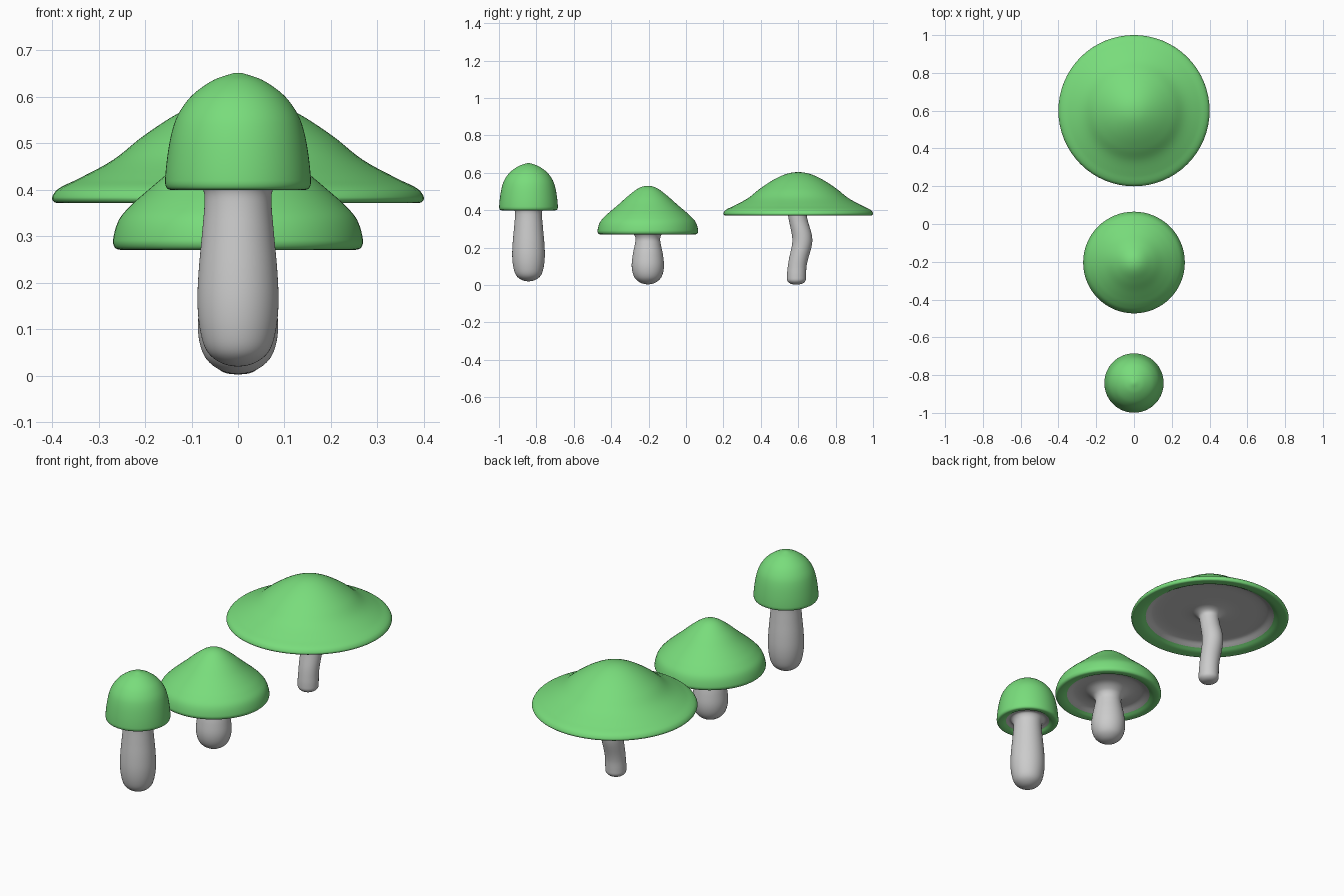
import bpy, bmesh, math
from mathutils import Vector

if "Cube" in bpy.data.objects:
    bpy.data.objects.remove(bpy.data.objects["Cube"])

SEGMENTS = 64


def smooth_profile(points, steps=5):
    # Hermite curve through (radius, height) points; level where it meets the axis
    p = [Vector(q) for q in points]
    mirror = lambda q: Vector((-q.x, q.y))
    before = mirror(p[1]) if p[0].x == 0 else p[0]
    after = mirror(p[-2]) if p[-1].x == 0 else p[-1]
    ext = [before] + p + [after]
    tan = [(ext[i + 2] - ext[i]).normalized() for i in range(len(p))]
    out = []
    for i in range(len(p) - 1):
        a, b = p[i], p[i + 1]
        d = (b - a).length
        for s in range(steps):
            t = s / steps
            out.append(a * (2*t**3 - 3*t*t + 1) + tan[i] * d * (t**3 - 2*t*t + t)
                       + b * (3*t*t - 2*t**3) + tan[i + 1] * d * (t**3 - t*t))
    out.append(p[-1])
    return out


def lathe(name, points, y, material=None, bend=None):
    bm = bmesh.new()
    rings = []
    for r, z in smooth_profile(points):
        dy = bend(r, z) if bend else 0
        if r < 1e-4:
            rings.append([bm.verts.new((0, y + dy, z))])
        else:
            rings.append([bm.verts.new((r * math.cos(k * math.tau / SEGMENTS),
                                        y + dy + r * math.sin(k * math.tau / SEGMENTS), z))
                          for k in range(SEGMENTS)])
    for a, b in zip(rings, rings[1:]):
        for k in range(SEGMENTS):
            j = (k + 1) % SEGMENTS
            loop = [a[k % len(a)], a[j % len(a)], b[j % len(b)], b[k % len(b)]]
            bm.faces.new(list(dict.fromkeys(loop)))
    for f in bm.faces:
        f.smooth = True
    mesh = bpy.data.meshes.new(name)
    bm.to_mesh(mesh)
    bm.free()
    if material:
        mesh.materials.append(material)
    obj = bpy.data.objects.new(name, mesh)
    bpy.context.collection.objects.link(obj)
    return obj


def stem_bend(r, z):
    # curve the stem sideways, fading out across the gills
    fade = max(0, min(1, (0.1 - r) / 0.04))
    return fade * (-0.01 + 0.032 * math.exp(-((z - 0.24) / 0.1) ** 2))


green = bpy.data.materials.new("cap_green")
green.diffuse_color = (0.19, 0.72, 0.2, 1)
green.use_nodes = True
green.node_tree.nodes["Principled BSDF"].inputs["Base Color"].default_value = green.diffuse_color

# Each cap runs from the inner lip round the rim to the peak;
# each stem runs from its foot up into the gills under the cap.
mushrooms = [
    ("small", -0.842,
     [(0.11, 0.412), (0.125, 0.403), (0.145, 0.4), (0.154, 0.405), (0.157, 0.42), (0.15, 0.486),
      (0.138, 0.54), (0.122, 0.574), (0.096, 0.606), (0.055, 0.635), (0.02, 0.648), (0, 0.652)],
     [(0, 0.02), (0.035, 0.027), (0.065, 0.05), (0.08, 0.09), (0.087, 0.15), (0.085, 0.22),
      (0.077, 0.31), (0.072, 0.375), (0.075, 0.4), (0.088, 0.416), (0.11, 0.412)], None),
    ("medium", -0.204,
     [(0.21, 0.284), (0.23, 0.274), (0.253, 0.271), (0.265, 0.276), (0.269, 0.292), (0.256, 0.336),
      (0.228, 0.369), (0.193, 0.4), (0.152, 0.435), (0.1, 0.481), (0.045, 0.52), (0, 0.531)],
     [(0, 0.004), (0.04, 0.013), (0.072, 0.042), (0.086, 0.095), (0.081, 0.16), (0.069, 0.22),
      (0.066, 0.25), (0.078, 0.275), (0.115, 0.297), (0.17, 0.3), (0.21, 0.284)], None),
    ("large", 0.6,
     [(0.326, 0.389), (0.35, 0.377), (0.385, 0.372), (0.396, 0.374), (0.4, 0.384), (0.387, 0.402),
      (0.345, 0.423), (0.268, 0.465), (0.205, 0.515), (0.13, 0.564), (0.06, 0.595), (0, 0.604)],
     [(0, 0.003), (0.03, 0.007), (0.048, 0.022), (0.051, 0.045), (0.05, 0.1), (0.053, 0.2),
      (0.053, 0.28), (0.05, 0.36), (0.055, 0.39), (0.09, 0.408), (0.2, 0.412),
      (0.29, 0.408), (0.326, 0.389)], stem_bend),
]
for name, y, cap, stem, bend in mushrooms:
    lathe(name + "_mushroom_cap", cap, y, green)
    lathe(name + "_mushroom_stem_and_gills", stem, y, bend=bend)
